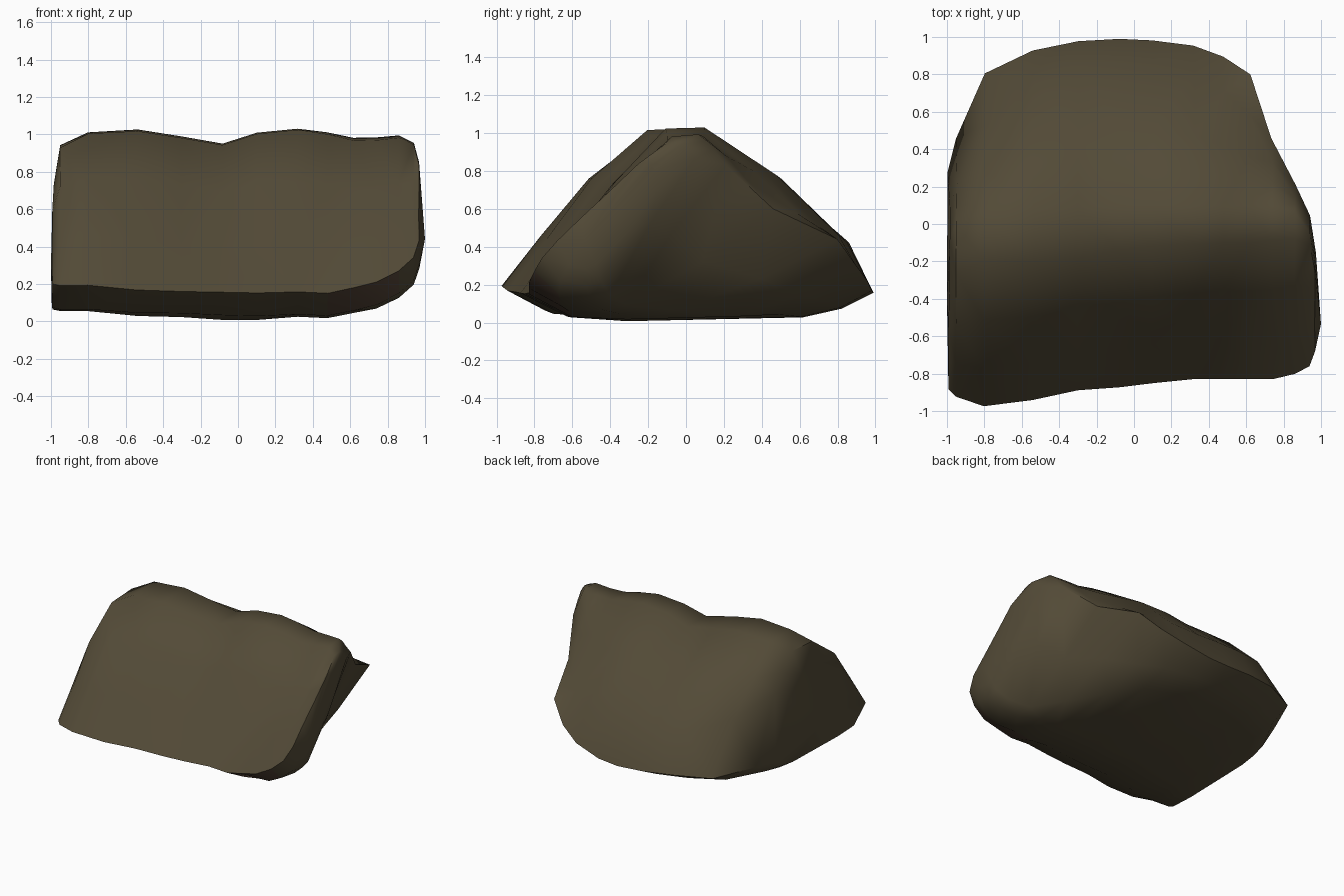
import bpy
import bmesh
from mathutils import Vector, noise

cube = bpy.data.objects.get("Cube")
if cube:
    bpy.data.objects.remove(cube, do_unlink=True)


def make_material(name, colour):
    material = bpy.data.materials.new(name)
    material.use_nodes = True
    material.diffuse_color = colour
    material.node_tree.nodes["Principled BSDF"].inputs["Base Color"].default_value = colour
    return material


# Slices across the boulder: x, front edge y, crest front y, crest z,
# crest back y, shoulder y and z, back edge y and z, lowest z
SLICES = [
    (-.99, -.89, -.30, .74, -.08, .10, .58, .28, .17, .06),
    (-.95, -.93, -.26, .94, -.01, .22, .68, .46, .18, .05),
    (-.80, -.98, -.20, 1.01, .07, .52, .56, .80, .18, .05),
    (-.54, -.94, -.20, 1.03, .09, .77, .47, .93, .18, .03),
    (-.30, -.89, -.18, .99, .09, .85, .43, .98, .17, .02),
    (-.08, -.87, -.14, .95, .10, .86, .42, .99, .16, .01),
    (.10, -.85, -.12, 1.01, .10, .85, .42, .98, .17, .01),
    (.32, -.83, -.11, 1.03, .10, .80, .46, .95, .22, .02),
    (.48, -.83, -.10, 1.01, .10, .70, .51, .89, .30, .01),
    (.62, -.83, -.10, .98, .10, .59, .58, .80, .44, .04),
    (.74, -.83, -.09, .98, .09, .33, .74, .46, .60, .07),
    (.86, -.80, -.08, .99, .06, .14, .91, .21, .83, .13),
    (.94, -.76, -.11, .95, -.05, .00, .92, .04, .86, .20),
    (.97, -.68, -.25, .85, -.20, -.17, .80, -.15, .70, .29),
]


def slice_outline(x, front, crest_y, top, crest_end, shoulder_y, shoulder_z,
                  back, back_z, low):
    """Closed outline: front slope, crest, back slope, rim and underside."""
    foot = Vector((front, low + .14))
    crest_front = Vector((crest_y, top - .01))
    crest_back = Vector((crest_end, top))
    shoulder = Vector((shoulder_y, shoulder_z))
    rim = Vector((back, back_z))
    depth = back - front
    # A higher rim leaves a deeper undercut
    undercut = min(.6, .2 + 1.2 * max(0, back_z - .17))
    keel = Vector((back - undercut * depth, low + .02))
    front_bulge = Vector((-.05, .04)) * max(0, .9 - x) / 1.7
    back_bulge = Vector((.03, .05)) * (1 - abs(x))
    return [
        foot,
        foot.lerp(crest_front, .3) + front_bulge * .5,
        foot.lerp(crest_front, .66) + front_bulge,
        crest_front,
        crest_back,
        crest_back.lerp(shoulder, .5) + back_bulge,
        shoulder,
        rim,
        rim.lerp(keel, .5) + Vector((.02, -.02)),
        keel,
        Vector((front + .3 * depth, low)),
        Vector((front + .13 * depth, low + .02)),
    ]


# Loft the boulder through its slices
bm = bmesh.new()
rings = []
for row in SLICES:
    rings.append([bm.verts.new((row[0], y, z)) for y, z in slice_outline(*row)])

count = len(rings[0])
for left, right in zip(rings, rings[1:]):
    for i in range(count):
        j = (i + 1) % count
        face = bm.faces.new((left[i], left[j], right[j], right[i]))
        # Reddish patch beneath the front rim
        if i == count - 1 and left[0].co.x > .45 and right[0].co.x < .9:
            face.material_index = 1

# Close both ends with a shallow fan
for ring, peak in ((rings[0], (-1, -.4, .3)), (rings[-1], (1, -.53, .44))):
    tip = bm.verts.new(peak)
    for i in range(count):
        bm.faces.new((ring[i], ring[(i + 1) % count], tip))

# Slight weathering, strongest on the ends
bmesh.ops.recalc_face_normals(bm, faces=bm.faces[:])
for vert in bm.verts:
    offset = noise.noise_vector(vert.co * 2.3)
    vert.co += offset * (.008 + .006 * abs(vert.co.x))
    vert.co.z = max(vert.co.z, 0)
    vert.co.x = min(max(vert.co.x, -1), 1)
bmesh.ops.triangulate(bm, faces=bm.faces[:])

mesh = bpy.data.meshes.new("boulder")
bm.to_mesh(mesh)
bm.free()
mesh.materials.append(make_material("olive brown stone", (.086, .069, .038, 1)))
mesh.materials.append(make_material("reddish brown stone", (.09, .058, .038, 1)))

boulder = bpy.data.objects.new("boulder", mesh)
bpy.context.collection.objects.link(boulder)
bpy.ops.object.select_all(action="DESELECT")
boulder.select_set(True)
bpy.context.view_layer.objects.active = boulder
bpy.ops.object.shade_smooth_by_angle(angle=.9)
